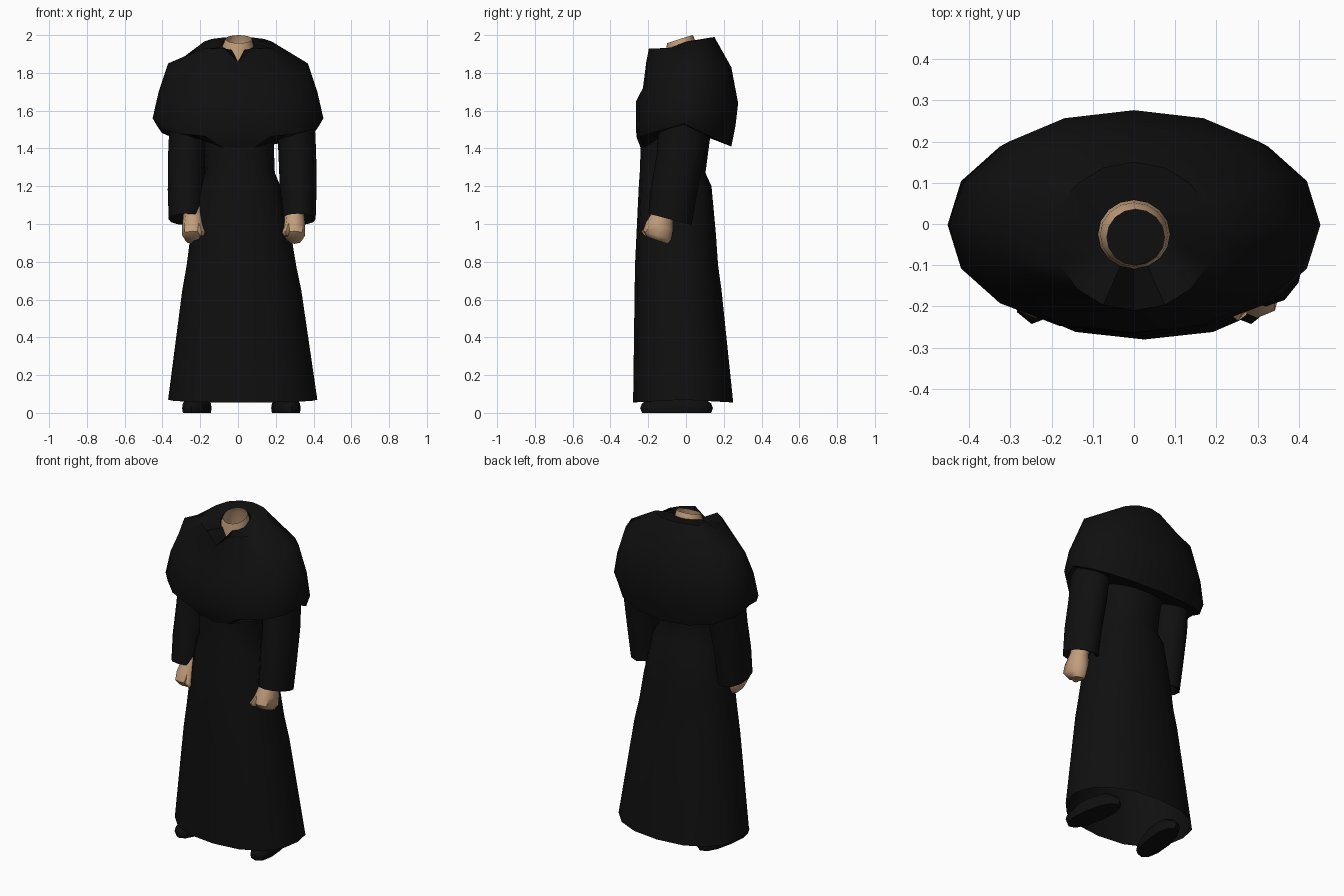
import bpy, bmesh, math

if "Cube" in bpy.data.objects:
    bpy.data.objects.remove(bpy.data.objects["Cube"])


def material(name, rgb):
    m = bpy.data.materials.new(name)
    m.diffuse_color = (*rgb, 1)
    m.use_nodes = True
    m.node_tree.nodes["Principled BSDF"].inputs["Base Color"].default_value = m.diffuse_color
    return m


BLACK = material("black cloth", (0.005, 0.005, 0.005))
SKIN = material("skin", (0.54, 0.34, 0.20))


def ring(cx, rx, yf, yb, zf, zs, zb, n=16, p=1.0, notch=0.0, sq=1.0):
    """Oval of n points; height blends between front, side and back."""
    pts = []
    for i in range(n):
        a = 2 * math.pi * i / n - math.pi / 2
        c, s = math.cos(a), math.sin(a)
        c = math.copysign(abs(c) ** sq, c)
        s = math.copysign(abs(s) ** sq, s)
        z = zs + ((zb - zs) * s ** p if s > 0 else (zf - zs) * (-s) ** p)
        if i == 0:
            z -= notch
        pts.append((cx + c * rx, (yf + yb) / 2 + s * (yb - yf) / 2, z))
    return pts


def loft(name, rings, mat, caps=(False, False), angle=50):
    bm = bmesh.new()
    rows = [[bm.verts.new(p) for p in r] for r in rings]
    n = len(rows[0])
    for lo, hi in zip(rows, rows[1:]):
        for i in range(n):
            j = (i + 1) % n
            bm.faces.new((lo[i], lo[j], hi[j], hi[i]))
    if caps[0]:
        bm.faces.new(rows[0][::-1])
    if caps[1]:
        bm.faces.new(rows[-1])
    me = bpy.data.meshes.new(name)
    bm.to_mesh(me)
    bm.free()
    me.materials.append(mat)
    ob = bpy.data.objects.new(name, me)
    bpy.context.collection.objects.link(ob)
    bpy.context.view_layer.objects.active = ob
    ob.select_set(True)
    bpy.ops.object.shade_smooth_by_angle(angle=math.radians(angle))
    ob.select_set(False)
    return ob


# Long robe: centre x, half width, front y, back y, z
robe = [(.025, .395, -.28, .25, .055), (.02, .315, -.272, .188, .65),
        (.018, .29, -.27, .17, .78), (.015, .265, -.262, .158, .95),
        (.01, .215, -.25, .135, 1.2), (.01, .185, -.245, .103, 1.27),
        (.005, .185, -.24, .12, 1.4), (0, .2, -.235, .14, 1.55)]
loft("robe", [ring(cx, rx, f, b, z, z + (.015 if z < .1 else 0), z, sq=.9)
              for cx, rx, f, b, z in robe], BLACK, (False, True))

# Shoulder cape, from its underside over the hem up to the neck hole
loft("shoulder_cape", [
    ring(0, .2, -.235, .115, 1.39, 1.52, 1.46),
    ring(0, .435, -.262, .24, 1.46, 1.53, 1.41, sq=.95),
    ring(0, .452, -.266, .262, 1.52, 1.56, 1.52, sq=.95),
    ring(0, .42, -.264, .276, 1.65, 1.70, 1.64, sq=.95),
    ring(0, .37, -.228, .24, 1.72, 1.85, 1.83, sq=.95),
    ring(0, .195, -.21, .15, 1.93, 1.925, 1.99, p=.5, notch=.07),
    ring(0, .087, -.108, .058, 1.92, 1.955, 1.975, p=.6, notch=.06),
], BLACK, angle=40)

# Neck: open tube with a slanted rim, and the dark floor inside it
loft("neck", [
    ring(0, .09, -.112, .06, 1.83, 1.84, 1.86),
    ring(0, .082, -.104, .052, 1.93, 1.945, 1.965),
    ring(.004, .07, -.10, .036, 1.957, 1.98, 2.0),
], SKIN)
loft("neck_inside", [ring(0, .08, -.10, .05, 1.87, 1.88, 1.89),
                     ring(0, .01, -.03, -.02, 1.88, 1.88, 1.88)],
     BLACK, (False, True))

for side, label in ((1, "right"), (-1, "left")):
    # Wide sleeve, ending in a recessed cuff
    x = .022 + side * .297
    loft(label + "_sleeve", [
        ring(x, .05, -.11, -.02, 1.12, 1.12, 1.12, 12),
        ring(x, .08, -.185, .01, 1.065, 1.035, 1.005, 12),
        ring(x, .092, -.2, .03, 1.055, 1.025, .995, 12),
        ring(x, .097, -.185, .06, 1.2, 1.18, 1.17, 12),
        ring(x - side * .005, .1, -.155, .10, 1.37, 1.37, 1.37, 12),
        ring(x - side * .015, .1, -.14, .13, 1.6, 1.6, 1.6, 12),
    ], BLACK, (True, True))

    # Closed hand, reaching forward
    x = .03 + side * .268
    loft(label + "_hand", [
        ring(x, .04, -.205, -.095, .93, .912, .895, 8),
        ring(x, .058, -.228, -.078, .962, .94, .918, 8, sq=.8),
        ring(x, .058, -.212, -.068, 1.01, .99, .97, 8, sq=.8),
        ring(x, .052, -.18, -.068, 1.06, 1.05, 1.04, 8),
        ring(x, .045, -.15, -.05, 1.13, 1.13, 1.13, 8),
    ], SKIN, (True, True))

    # Thumb on the inner front of the hand
    tx = x - side * .045
    loft(label + "_thumb", [
        ring(tx, .012, -.222, -.19, .94, .935, .935, 6),
        ring(tx, .022, -.235, -.18, .96, .955, .95, 6),
        ring(tx + side * .02, .02, -.19, -.14, 1.02, 1.01, 1.0, 6),
    ], SKIN, (True, True))

    # Shoe, toe turned slightly outward
    def shoe_ring(scale, z):
        pts = ring(0, .07 * scale, -.2 * scale, .19 * scale, z, z, z, 12, sq=.85)
        t = side * math.radians(9)
        return [(.018 + side * .235 + px * math.cos(t) - py * math.sin(t),
                 -.045 + px * math.sin(t) + py * math.cos(t), pz)
                for px, py, pz in pts]
    loft(label + "_shoe", [shoe_ring(.95, 0), shoe_ring(1, .025),
                           shoe_ring(.95, .05), shoe_ring(.65, .09)],
         BLACK, (True, True))
